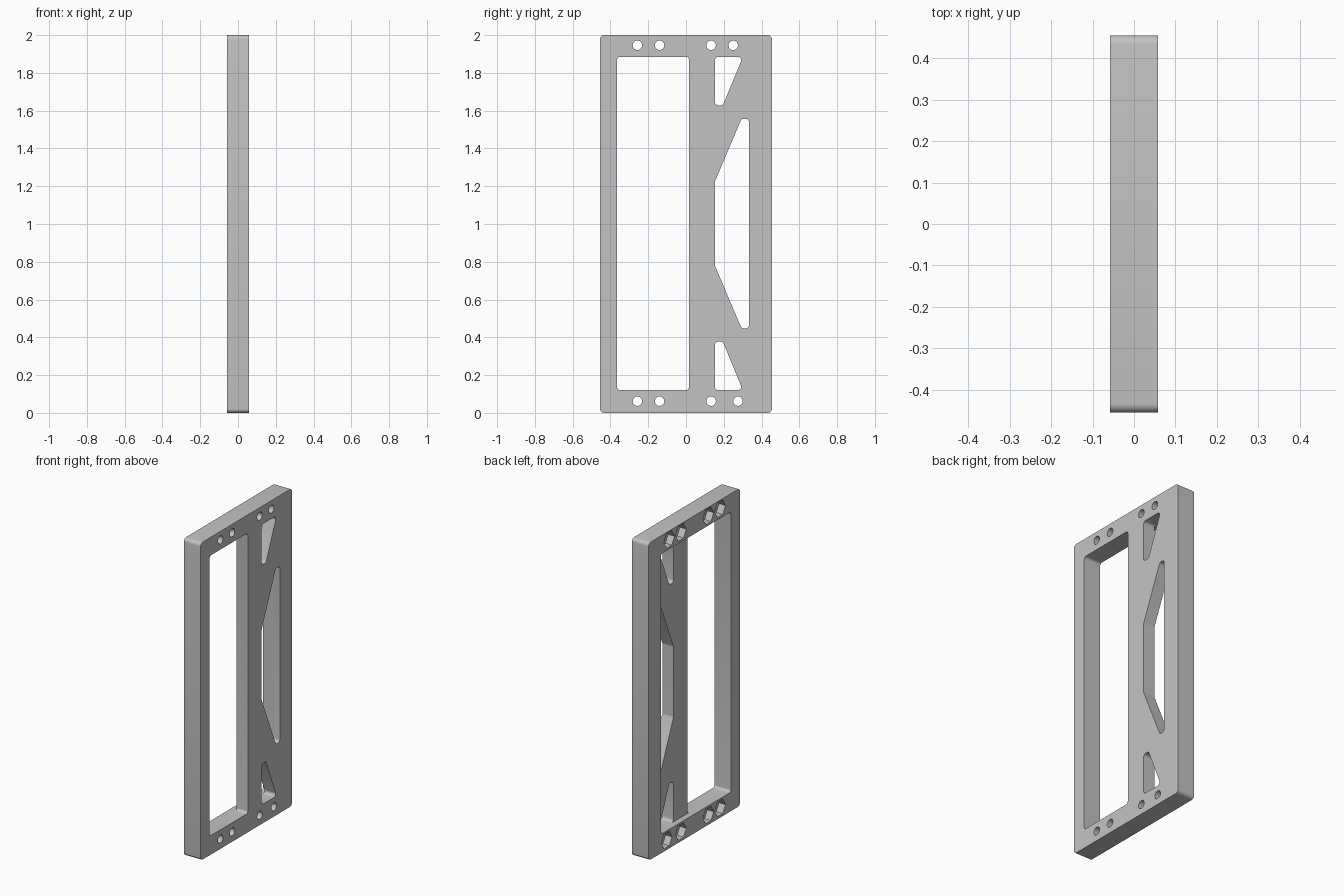
import bpy, bmesh, math
from mathutils import Vector

cube = bpy.data.objects.get("Cube")
if cube:
    bpy.data.objects.remove(cube, do_unlink=True)

HALF = 0.058            # half the plate thickness
BOTTOM, TOP = 0.12, 1.885   # inner edges of the frame
MID = (BOTTOM + TOP) / 2

grey = bpy.data.materials.new("plain_grey")
grey.use_nodes = True
colour = (0.55, 0.55, 0.55, 1)
grey.diffuse_color = colour
grey.node_tree.nodes["Principled BSDF"].inputs["Base Color"].default_value = colour


def rounded(points, radius, steps=6):
    """Fillet every corner of a counter-clockwise polygon."""
    out = []
    pts = [Vector(p) for p in points]
    for i, p in enumerate(pts):
        a = (pts[i - 1] - p).normalized()
        b = (pts[(i + 1) % len(pts)] - p).normalized()
        half = a.angle(b) / 2
        centre = p + (a + b).normalized() * radius / math.sin(half)
        start = p + a * radius / math.tan(half) - centre
        sweep = math.pi - 2 * half
        for k in range(steps + 1):
            t = sweep * k / steps
            c, s = math.cos(t), math.sin(t)
            out.append(centre + Vector((start.x * c - start.y * s,
                                        start.x * s + start.y * c)))
    # keep straight edges exactly flush with the sharp corners
    lines = [{p[n] for p in points} for n in (0, 1)]
    for q in out:
        for n in (0, 1):
            for v in lines[n]:
                if abs(q[n] - v) < 1e-5:
                    q[n] = v
    return out


def box(y0, y1, z0, z1):
    return [(y0, z0), (y1, z0), (y1, z1), (y0, z1)]


def ring(y, z, radius, sides):
    return [(y + radius * math.cos(2 * math.pi * k / sides),
             z + radius * math.sin(2 * math.pi * k / sides)) for k in range(sides)]


def prism(name, outline, x0, x1):
    """Extrude an outline in the y-z plane along x."""
    bm = bmesh.new()
    face = bm.faces.new([bm.verts.new((x0, p[0], p[1])) for p in outline])
    ext = bmesh.ops.extrude_face_region(bm, geom=[face])
    verts = [v for v in ext["geom"] if isinstance(v, bmesh.types.BMVert)]
    bmesh.ops.translate(bm, verts=verts, vec=(x1 - x0, 0, 0))
    bmesh.ops.recalc_face_normals(bm, faces=bm.faces)
    mesh = bpy.data.meshes.new(name)
    bm.to_mesh(mesh)
    bm.free()
    mesh.materials.append(grey)
    obj = bpy.data.objects.new(name, mesh)
    bpy.context.collection.objects.link(obj)
    return obj


# Plate body
plate = prism("bracket_plate", rounded(box(-0.455, 0.455, 0, 2), 0.022), -HALF, HALF)
cutters = []


def cut(name, outline, x0=-0.2, x1=0.2):
    obj = prism(name, outline, x0, x1)
    obj.hide_render = True
    cutters.append(obj)


# Large window and the shallow pocket behind the web
cut("window_cutter", rounded(box(-0.365, 0.015, BOTTOM, TOP), 0.016))
cut("pocket_cutter", rounded(box(-0.2, 0.333, BOTTOM, TOP), 0.016), -0.2, -HALF + 0.038)

# Trapezoid opening in the middle of the web
cut("middle_opening_cutter", rounded(
    [(0.153, 0.78), (0.294, 0.448), (0.333, 0.448),
     (0.333, 1.557), (0.294, 1.557), (0.153, 1.225)], 0.016))

# Matching tapered openings at both ends
taper = [(0.153, TOP), (0.153, 1.628), (0.195, 1.628), (0.301, TOP)]
cut("upper_opening_cutter", rounded(taper, 0.018))
cut("lower_opening_cutter", rounded(
    [(y, BOTTOM if z == TOP else 2 * MID - z) for y, z in reversed(taper)], 0.018))

# Screw holes with hexagonal nut recesses
for z, last in ((1.946, 0.25), (0.062, 0.275)):
    for y in (-0.257, -0.14, 0.133, last):
        cut("screw_hole_cutter", ring(y, z, 0.025, 24))
        cut("nut_recess_cutter", ring(y, z, 0.053, 6), -0.2, -HALF + 0.045)

for c in cutters:
    mod = plate.modifiers.new(c.name, 'BOOLEAN')
    mod.operation = 'DIFFERENCE'
    mod.solver = 'EXACT'
    mod.object = c

# Apply the cuts and discard the cutters
bpy.context.view_layer.update()
graph = bpy.context.evaluated_depsgraph_get()
result = bpy.data.meshes.new_from_object(plate.evaluated_get(graph))
plate.modifiers.clear()
plate.data = result
for c in cutters:
    bpy.data.objects.remove(c, do_unlink=True)

bpy.ops.object.select_all(action='DESELECT')
plate.select_set(True)
bpy.context.view_layer.objects.active = plate
bpy.ops.object.shade_smooth_by_angle(angle=math.radians(30))
